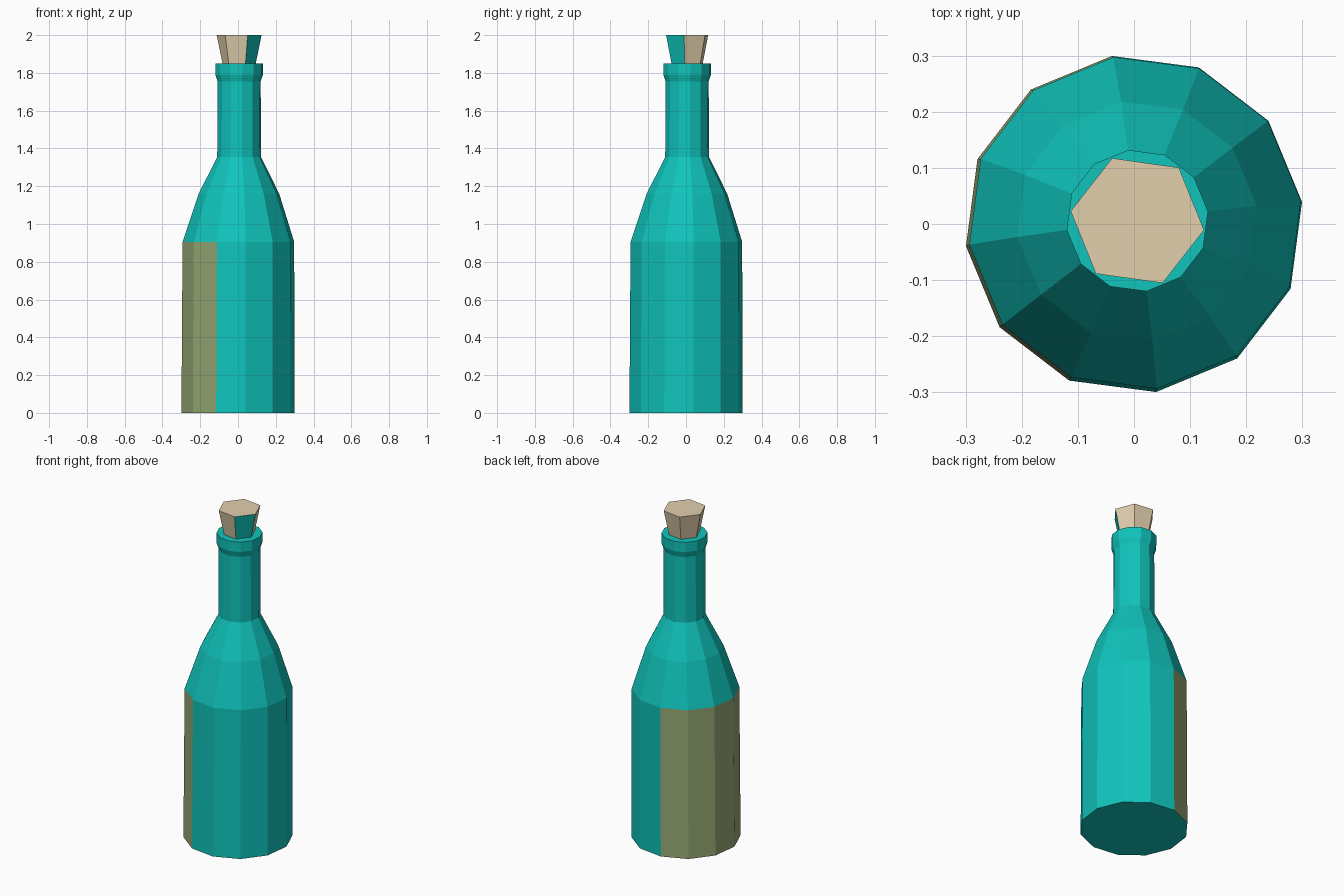
import bpy, bmesh, math

if "Cube" in bpy.data.objects:
    bpy.data.objects.remove(bpy.data.objects["Cube"])


def material(name, rgb):
    m = bpy.data.materials.new(name)
    m.diffuse_color = (*rgb, 1)
    m.use_nodes = True
    m.node_tree.nodes["Principled BSDF"].inputs["Base Color"].default_value = m.diffuse_color
    return m


glass = material("teal_glass", (0.005, 0.55, 0.50))
paper = material("olive_label", (0.31, 0.40, 0.18))
cork_mat = material("cork", (0.76, 0.63, 0.42))


def lathe(name, rings, sides, start, mats, pick):
    """Stack rings of (z, radius, centre offset); pick(ring, side) gives the material slot."""
    bm = bmesh.new()
    loops = []
    for z, r, c in rings:
        loops.append([bm.verts.new((c + r * math.cos(math.radians(start + 360 * i / sides)),
                                    c + r * math.sin(math.radians(start + 360 * i / sides)), z))
                      for i in range(sides)])
    for k in range(len(loops) - 1):
        a, b = loops[k], loops[k + 1]
        for i in range(sides):
            j = (i + 1) % sides
            bm.faces.new((a[i], a[j], b[j], b[i])).material_index = pick(k, i)
    bm.faces.new(loops[0][::-1])
    bm.faces.new(loops[-1])
    me = bpy.data.meshes.new(name)
    bm.to_mesh(me)
    bm.free()
    for m in mats:
        me.materials.append(m)
    ob = bpy.data.objects.new(name, me)
    bpy.context.collection.objects.link(ob)
    return ob


# Bottle: body, shoulder, neck and lip; the label covers five side faces of the body
profile = [(0, 0.302, 0), (0.905, 0.298, 0.002), (1.16, 0.215, 0.005),
           (1.355, 0.117, 0.006), (1.755, 0.115, 0.006),
           (1.79, 0.127, 0.006), (1.85, 0.127, 0.006)]
lathe("bottle", profile, 12, 7.5, [glass, paper],
      lambda k, i: int(k == 0 and 3 <= i <= 7))

# Cork: tapered hexagon with one teal side
lathe("stopper", [(1.845, 0.088, 0.006), (2.0, 0.12, 0.006)], 6, -8,
      [cork_mat, glass], lambda k, i: int(i == 5))
